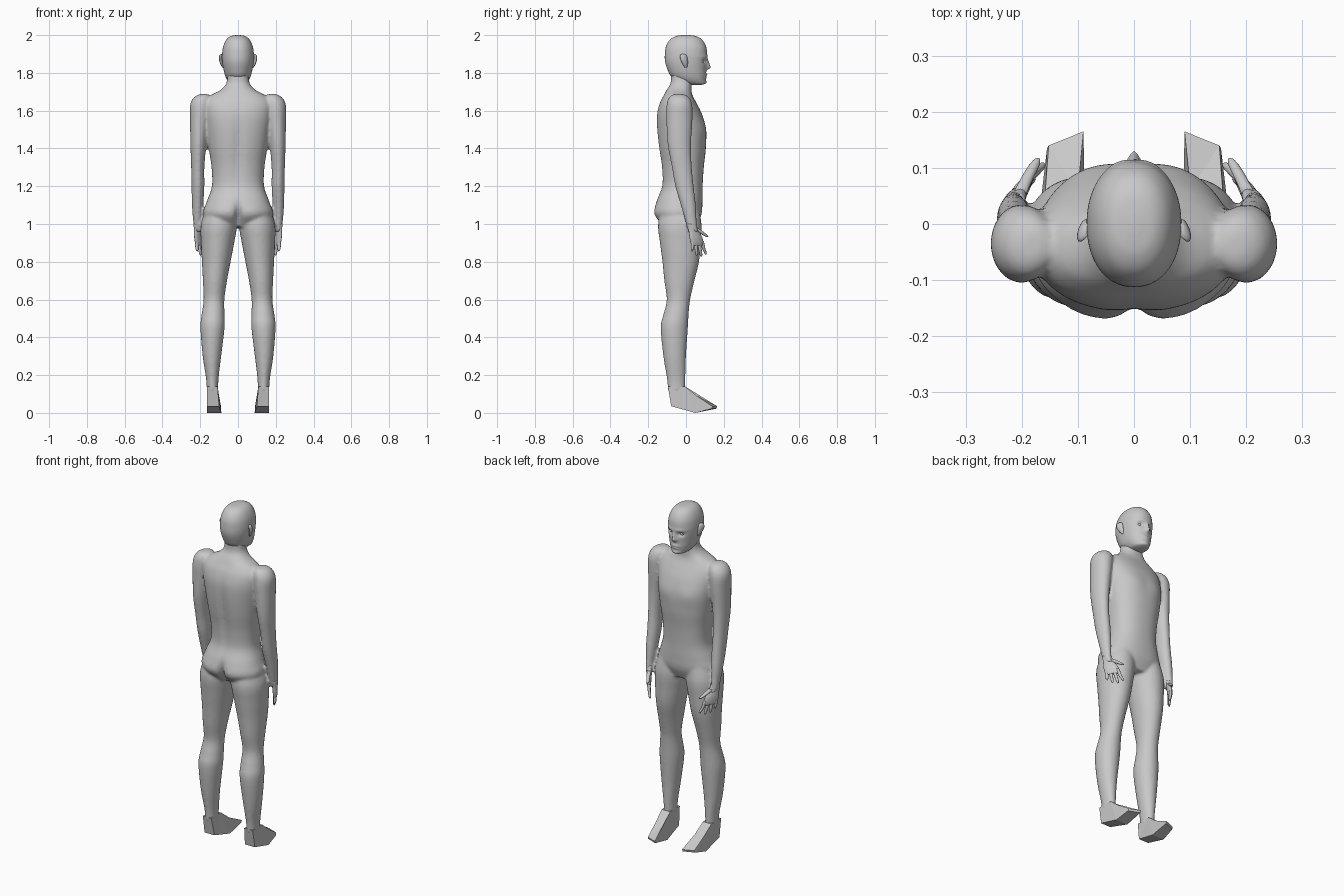
import bpy, bmesh, math
from mathutils import Vector

skin = bpy.data.materials.new("plain grey")
skin.diffuse_color = (0.58, 0.58, 0.58, 1)


def spline(rows, steps):
    """Catmull-Rom interpolation between profile rows."""
    out = []
    for i in range(len(rows) - 1):
        p = [rows[max(0, min(len(rows) - 1, i + k))] for k in (-1, 0, 1, 2)]
        for s in range(steps):
            t = s / steps
            out.append([0.5 * (2 * b + (c - a) * t + (2 * a - 5 * b + 4 * c - d) * t * t
                               + (3 * b - a - 3 * c + d) * t ** 3) for a, b, c, d in zip(*p)])
    return out + [list(rows[-1])]


def loft(bm, rows, side=1, segs=32, steps=4, power=2.0, turn=0.0, bumps=()):
    """Skin over level oval rings (z, centre x, centre y, radius x, radius y)."""
    rings = []
    for z, cx, cy, rx, ry in spline(rows, steps):
        ring = []
        for k in range(segs):
            a = 2 * math.pi * k / segs
            c, s = math.cos(a), math.sin(a)
            u = rx * math.copysign(abs(c) ** (2 / power), c)
            v = ry * math.copysign(abs(s) ** (2 / power), s)
            x = cx + u * math.cos(turn) - v * math.sin(turn)
            y = cy + u * math.sin(turn) + v * math.cos(turn)
            # soft sculpted bumps: facing, x, z, spread x, spread z, depth
            for face, bx, bz, wx, wz, depth in bumps:
                if (y - cy) * face > 0:
                    y += depth * math.exp(-((abs(x) - bx) / wx) ** 2 - ((z - bz) / wz) ** 2)
            ring.append(bm.verts.new((side * x, y, z)))
        rings.append(ring)
    for a, b in zip(rings, rings[1:]):
        for k in range(segs):
            bm.faces.new((a[k], a[(k + 1) % segs], b[(k + 1) % segs], b[k]))
    bm.faces.new(rings[0])
    bm.faces.new(rings[-1])


def finish(bm, name, smooth=True):
    bmesh.ops.recalc_face_normals(bm, faces=bm.faces)
    me = bpy.data.meshes.new(name)
    bm.to_mesh(me)
    bm.free()
    me.materials.append(skin)
    for p in me.polygons:
        p.use_smooth = smooth
    ob = bpy.data.objects.new(name, me)
    bpy.context.collection.objects.link(ob)
    return ob


# Body: torso with neck, arms and legs fused into one skin
bm = bmesh.new()
torso = [(0.985, 0, -0.03, 0.12, 0.085), (1.05, 0, -0.04, 0.183, 0.122), (1.12, 0, -0.035, 0.165, 0.122),
         (1.2, 0, -0.02, 0.138, 0.108), (1.3, 0, -0.018, 0.14, 0.112), (1.4, 0, -0.02, 0.155, 0.125),
         (1.5, 0, -0.025, 0.17, 0.13), (1.58, 0, -0.035, 0.18, 0.12), (1.64, 0, -0.042, 0.178, 0.098),
         (1.68, 0, -0.042, 0.145, 0.077), (1.71, 0, -0.037, 0.092, 0.066), (1.75, 0, -0.025, 0.06, 0.056),
         (1.83, 0, -0.025, 0.055, 0.055)]
loft(bm, torso, segs=64, power=2.3, bumps=[
    (-1, 0, 1.04, 0.018, 0.06, 0.035),      # cleft
    (-1, 0.08, 1.05, 0.06, 0.05, -0.01),    # seat
    (-1, 0, 1.4, 0.025, 0.18, 0.012),       # spine groove
    (1, 0.08, 1.5, 0.06, 0.05, 0.006)])     # chest
leg = [(1.1, 0.088, -0.03, 0.075, 0.095), (1.0, 0.1, -0.033, 0.096, 0.115), (0.9, 0.108, -0.03, 0.088, 0.108),
       (0.8, 0.115, -0.028, 0.076, 0.097), (0.7, 0.122, -0.035, 0.064, 0.08), (0.6, 0.127, -0.04, 0.055, 0.062),
       (0.52, 0.132, -0.053, 0.061, 0.067), (0.45, 0.135, -0.062, 0.064, 0.072), (0.3, 0.138, -0.06, 0.049, 0.06),
       (0.18, 0.136, -0.052, 0.033, 0.049), (0.11, 0.135, -0.05, 0.03, 0.045)]
arm = [(1.688, 0.18, -0.038, 0.02, 0.025), (1.672, 0.187, -0.037, 0.045, 0.052), (1.63, 0.197, -0.035, 0.057, 0.068),
       (1.55, 0.203, -0.035, 0.051, 0.069), (1.42, 0.21, -0.035, 0.042, 0.062), (1.3, 0.213, -0.022, 0.035, 0.053),
       (1.2, 0.212, -0.008, 0.034, 0.049), (1.1, 0.214, 0.012, 0.03, 0.04), (1.0, 0.215, 0.029, 0.021, 0.029),
       (0.96, 0.212, 0.038, 0.018, 0.027)]
for side in (1, -1):
    loft(bm, leg, side)
    loft(bm, arm, side)
body = finish(bm, "body")
mod = body.modifiers.new("fuse", 'REMESH')
mod.mode = 'VOXEL'
mod.voxel_size = 0.008
mod.use_smooth_shade = True
mod = body.modifiers.new("relax", 'SMOOTH')
mod.factor = 0.5
mod.iterations = 5

# Head with sculpted face
bm = bmesh.new()
head = [(2.0, 0, 0, 0.012, 0.018), (1.994, 0, 0, 0.04, 0.055), (1.975, 0, 0, 0.062, 0.086),
        (1.94, 0, 0, 0.078, 0.106), (1.9, 0, 0, 0.084, 0.112), (1.86, 0, 0, 0.083, 0.111),
        (1.82, 0, 0.004, 0.077, 0.103), (1.785, 0, 0.012, 0.068, 0.094), (1.76, 0, 0.026, 0.056, 0.077),
        (1.743, 0, 0.045, 0.04, 0.054), (1.735, 0, 0.05, 0.015, 0.025)]
loft(bm, head, segs=96, steps=6, power=2.15, bumps=[
    (1, 0.034, 1.862, 0.016, 0.012, -0.014),   # eye sockets
    (1, 0.03, 1.885, 0.03, 0.009, 0.004),      # brow
    (1, 0, 1.846, 0.009, 0.022, 0.014),        # nose bridge
    (1, 0, 1.828, 0.014, 0.01, 0.016),         # nose tip
    (1, 0, 1.79, 0.024, 0.005, 0.007),         # upper lip
    (1, 0, 1.776, 0.02, 0.005, 0.005),         # lower lip
    (1, 0, 1.75, 0.025, 0.012, 0.006)])        # chin
finish(bm, "head")

for side, tag in ((1, "right"), (-1, "left")):
    # Ear
    bm = bmesh.new()
    ear = [(1.9, 0.084, -0.014, 0.006, 0.008), (1.892, 0.09, -0.014, 0.008, 0.018),
           (1.87, 0.091, -0.01, 0.008, 0.02), (1.845, 0.085, -0.004, 0.007, 0.014), (1.828, 0.078, 0, 0.004, 0.006)]
    loft(bm, ear, side, segs=16, turn=0.35)
    finish(bm, tag + "_ear")

    # Eye
    bm = bmesh.new()
    bmesh.ops.create_uvsphere(bm, u_segments=16, v_segments=10, radius=0.012)
    bmesh.ops.translate(bm, verts=bm.verts, vec=Vector((side * 0.034, 0.082, 1.862)))
    finish(bm, tag + "_eye")

    # Hand: palm, four fingers and a thumb, turned across the thigh
    bm = bmesh.new()
    turn = 0.6
    palm = [(1.0, 0.215, 0.03, 0.018, 0.026), (0.965, 0.212, 0.04, 0.015, 0.03),
            (0.93, 0.207, 0.052, 0.014, 0.04), (0.9, 0.203, 0.058, 0.012, 0.04), (0.886, 0.202, 0.06, 0.008, 0.036)]
    loft(bm, palm, side, segs=20, turn=turn)
    for k, tip in enumerate((0.855, 0.834, 0.828, 0.838)):
        off = -0.03 + 0.02 * k
        x, y = 0.202 - off * math.sin(turn), 0.06 + off * math.cos(turn)
        sx, sy = -0.3 * off - 0.012, 0.35 * off + 0.008
        finger = [(0.91, x, y, 0.009, 0.01), (0.87, x + sx / 2, y + sy / 2, 0.008, 0.009),
                  (tip + 0.008, x + sx, y + sy, 0.006, 0.007), (tip, x + sx, y + sy, 0.002, 0.002)]
        loft(bm, finger, side, segs=12, turn=turn)
    thumb = [(0.975, 0.203, 0.055, 0.011, 0.016), (0.955, 0.19, 0.082, 0.01, 0.017),
             (0.938, 0.177, 0.105, 0.008, 0.012), (0.93, 0.171, 0.114, 0.003, 0.004)]
    loft(bm, thumb, side, segs=12, turn=turn)
    finish(bm, tag + "_hand")

    # Foot: faceted wedge (y, z, inner x, outer x), toe cut slanted
    bm = bmesh.new()
    outline = [(-0.096, 0.14, 0.108, 0.163), (-0.005, 0.14, 0.108, 0.163), (0.06, 0.088, 0.1, 0.158),
               (0.165, 0.035, 0.09, 0.152), (0.16, 0.022, 0.09, 0.155), (0.05, 0.0, 0.088, 0.165),
               (-0.078, 0.035, 0.1, 0.165)]
    inner = [bm.verts.new((side * a, y, z)) for y, z, a, b in outline]
    outer = [bm.verts.new((side * b, y - (0.025 if y > 0.1 else 0), z)) for y, z, a, b in outline]
    n = len(outline)
    for k in range(n):
        bm.faces.new((inner[k], inner[(k + 1) % n], outer[(k + 1) % n], outer[k]))
    bm.faces.new(inner)
    bm.faces.new(outer)
    bmesh.ops.triangulate(bm, faces=bm.faces)
    finish(bm, tag + "_foot", smooth=False)
